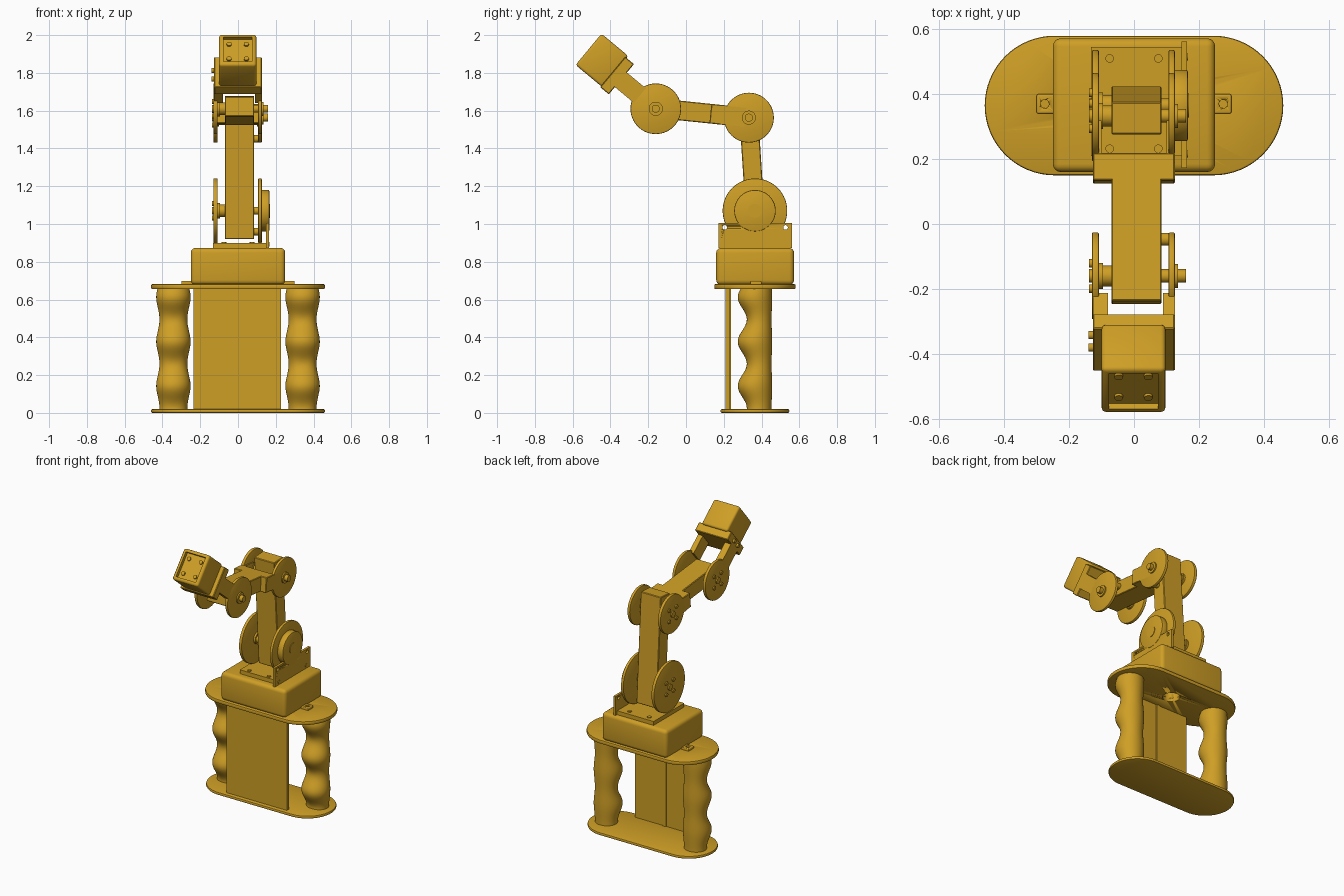
import bpy, bmesh, math
from mathutils import Matrix, Vector

cube = bpy.data.objects.get("Cube")
if cube:
    bpy.data.objects.remove(cube, do_unlink=True)

gold = bpy.data.materials.new("golden_yellow")
gold.use_nodes = True
COLOR = (0.62, 0.345, 0.019, 1)
gold.diffuse_color = COLOR
gold.node_tree.nodes["Principled BSDF"].inputs["Base Color"].default_value = COLOR


def activate(ob):
    bpy.ops.object.select_all(action='DESELECT')
    ob.select_set(True)
    bpy.context.view_layer.objects.active = ob


def finish(name, bm, bevel=0, segments=3):
    bmesh.ops.recalc_face_normals(bm, faces=bm.faces)
    me = bpy.data.meshes.new(name)
    bm.to_mesh(me)
    bm.free()
    me.materials.append(gold)
    ob = bpy.data.objects.new(name, me)
    bpy.context.collection.objects.link(ob)
    activate(ob)
    if bevel:
        mod = ob.modifiers.new("bevel", 'BEVEL')
        mod.width, mod.segments = bevel, segments
        mod.limit_method, mod.angle_limit = 'ANGLE', math.radians(50)
        bpy.ops.object.modifier_apply(modifier=mod.name)
    bpy.ops.object.shade_smooth_by_angle(angle=math.radians(35))
    return ob


def box(name, xs, ys, zs, frame=Matrix(), bevel=0, segments=3):
    """Box from ranges, placed in an optional link frame."""
    bm = bmesh.new()
    bmesh.ops.create_cube(bm, size=1)
    for v in bm.verts:
        v.co = frame @ Vector([(r[0] + r[1]) / 2 + c * (r[1] - r[0])
                               for c, r in zip(v.co, (xs, ys, zs))])
    return finish(name, bm, bevel, segments)


def cylinder(name, center, radius, length, axis='Z', frame=Matrix(), bevel=0, sides=48):
    bm = bmesh.new()
    turn = Matrix.Rotation(math.pi / 2, 4, 'Y') if axis == 'X' else Matrix()
    bmesh.ops.create_cone(bm, cap_ends=True, segments=sides, radius1=radius,
                          radius2=radius, depth=length,
                          matrix=frame @ Matrix.Translation(center) @ turn)
    return finish(name, bm, bevel, 2)


def rod(name, x0, x1, joint, radius, **kw):
    return cylinder(name, ((x0 + x1) / 2, joint[0], joint[1]), radius, x1 - x0, 'X', **kw)


def cut(ob, cutter):
    cutter.hide_render = True
    activate(ob)
    mod = ob.modifiers.new("cut", 'BOOLEAN')
    mod.operation, mod.solver, mod.object = 'DIFFERENCE', 'EXACT', cutter
    bpy.ops.object.modifier_apply(modifier=mod.name)
    bpy.data.objects.remove(cutter, do_unlink=True)


def link_frame(joint, toward):
    """Frame at a joint: local z runs along the link, local x stays sideways."""
    z = Vector((0, toward[0] - joint[0], toward[1] - joint[1])).normalized()
    x = Vector((1, 0, 0))
    m = Matrix((x, z.cross(x), z)).transposed().to_4x4()
    m.translation = (0, *joint)
    return m


def stadium(name, half_len, radius, y, z0, z1):
    bm = bmesh.new()
    verts = []
    for side in (1, -1):
        for i in range(33):
            a = math.pi * (i / 32 - 0.5)
            verts.append(bm.verts.new((side * (half_len - radius + radius * math.cos(a)),
                                       y + side * radius * math.sin(a), z0)))
    face = bm.faces.new(verts)
    new = bmesh.ops.extrude_face_region(bm, geom=[face])["geom"]
    bmesh.ops.translate(bm, vec=(0, 0, z1 - z0),
                        verts=[g for g in new if isinstance(g, bmesh.types.BMVert)])
    return finish(name, bm, 0.007, 2)


def grip(name, x, y, z0, z1):
    """Grip column: finger waves deep in front, fading toward the back."""
    bm = bmesh.new()
    rings, n, steps = [], 40, 56
    for k in range(steps + 1):
        z = z0 + (z1 - z0) * k / steps
        wave = 0.5 + 0.5 * math.cos(2 * math.pi * (z - 0.26) / 0.235)
        ring = []
        for i in range(n):
            a = 2 * math.pi * i / n
            front = (1 - math.sin(a)) / 2
            r = 0.091 - wave * (0.003 + 0.045 * front ** 1.4)
            ring.append(bm.verts.new((x + r * math.cos(a), y + r * math.sin(a), z)))
        rings.append(ring)
    for lo, hi in zip(rings, rings[1:]):
        for i in range(n):
            j = (i + 1) % n
            bm.faces.new((lo[i], lo[j], hi[j], hi[i]))
    bm.faces.new(rings[0])
    bm.faces.new(rings[-1])
    return finish(name, bm)


CY = 0.365
SHOULDER, ELBOW, WRIST = (0.365, 1.07), (0.333, 1.563), (-0.16, 1.61)

# Stand: two plates, grips and front panel
stadium("bottom_plate", 0.46, 0.182, CY, 0, 0.02)
top_plate = stadium("top_plate", 0.46, 0.215, CY, 0.655, 0.682)
for side, x in (("right", -0.342), ("left", 0.342)):
    grip(side + "_grip", x, CY, 0.015, 0.66)
box("front_panel", (-0.235, 0.228), (0.21, 0.232), (0.015, 0.66))
box("panel_rib", (-0.012, 0.012), (0.23, 0.238), (0.015, 0.66))

# Motor housing with side tabs and a cable hole below
housing = box("motor_housing", (-0.25, 0.25), (0.16, 0.572), (0.678, 0.873), bevel=0.025, segments=4)
for part in (top_plate, housing):
    cut(part, cylinder("cable_cutter", (0, CY, 0.69), 0.055, 0.2))
for side, s in (("right", -1), ("left", 1)):
    tab = box(side + "_tab", sorted((s * 0.24, s * 0.3)), (0.34, 0.4), (0.675, 0.698), bevel=0.005)
    cut(tab, cylinder("tab_cutter", (s * 0.275, 0.37, 0.7), 0.013, 0.02))

# Shoulder bracket
box("shoulder_base", (-0.133, 0.16), (0.21, 0.545), (0.872, 0.9))
for x in (-0.075, 0.075):
    for y in (0.232, 0.51):
        cylinder("base_screw", (x, y, 0.902), 0.013, 0.008, sides=24)
side_plate = box("shoulder_side_plate", (0.147, 0.163), (0.172, 0.562), (0.873, 1.005))
for y in (0.205, 0.527):
    cut(side_plate, rod("plate_cutter", 0.1, 0.2, (y, 0.982), 0.012))
for y in (0.216, 0.515):
    rod("plate_screw", 0.155, 0.167, (y, 0.893), 0.011, sides=24)
rod("shoulder_motor_disc", 0.12, 0.166, SHOULDER, 0.11, bevel=0.006)

# Joint discs, shafts, screws and stops
for label, joint, radius, stop, reach in (
        ("shoulder", SHOULDER, 0.171, (0, -0.11), 0.169),
        ("elbow", ELBOW, 0.132, (0, -0.112), 0.135),
        ("wrist", WRIST, 0.134, (0.113, 0), 0.135)):
    rod(label + "_right_disc", -0.13, -0.108, joint, radius, bevel=0.005, sides=64)
    rod(label + "_left_disc", 0.106, 0.126, joint, radius, bevel=0.005, sides=64)
    rod(label + "_shaft", -0.138, 0.16, joint, 0.021)
    rod(label + "_right_collar", -0.108, -0.095, joint, 0.04)
    rod(label + "_right_sleeve", -0.1, -0.06, joint, 0.032)
    rod(label + "_left_washer", 0.12, reach, joint, 0.037)
    rod(label + "_stop", 0.08, 0.11, (joint[0] + stop[0], joint[1] + stop[1]), 0.02)
    for i in range(4):
        a = math.pi * (i / 2 + 0.25)
        rod(label + "_screw", -0.138, -0.12,
            (joint[0] + 0.055 * math.cos(a), joint[1] + 0.055 * math.sin(a)), 0.013, sides=20)

# Lower arm
lower = link_frame(SHOULDER, ELBOW)
box("lower_arm", (-0.07, 0.085), (-0.05, 0.05), (-0.148, 0.607), lower, 0.004, 1)

# Forearm with its fork at the elbow
fore = link_frame(ELBOW, (WRIST[0], WRIST[1] + 0.004))
box("forearm", (-0.07, 0.085), (-0.052, 0.052), (0.12, 0.578), fore, 0.004, 1)
box("elbow_fork_block", (-0.127, 0.126), (-0.052, 0.052), (0.12, 0.205), fore, 0.004, 1)
for side, xs in (("right", (-0.127, -0.1)), ("left", (0.1, 0.126))):
    box(side + "_elbow_fork", xs, (-0.05, 0.05), (0.02, 0.15), fore)

# Wrist fork and mounting block
hand = link_frame(WRIST, (WRIST[0] - 0.77, WRIST[1] + 0.64))
for side, xs in (("right", (-0.127, -0.08)), ("left", (0.09, 0.126))):
    box(side + "_wrist_fork", xs, (-0.05, 0.05), (0.11, 0.26), hand)
box("wrist_block", (-0.127, 0.126), (-0.1, 0.108), (0.24, 0.3), hand, 0.004, 1)
for y in (-0.02, 0.04):
    cylinder("wrist_block_screw", (-0.13, y, 0.27), 0.013, 0.02, 'X', hand, sides=20)

# Head with a recessed front and four screws
head = box("head", (-0.1, 0.097), (-0.093, 0.122), (0.29, 0.475), hand, 0.014)
cut(head, box("recess_cutter", (-0.077, 0.074), (-0.07, 0.1), (0.452, 0.6), hand))
for x in (-0.047, 0.044):
    for y in (-0.035, 0.065):
        cylinder("head_screw", (x, y, 0.455), 0.013, 0.012, 'Z', hand, sides=24)
